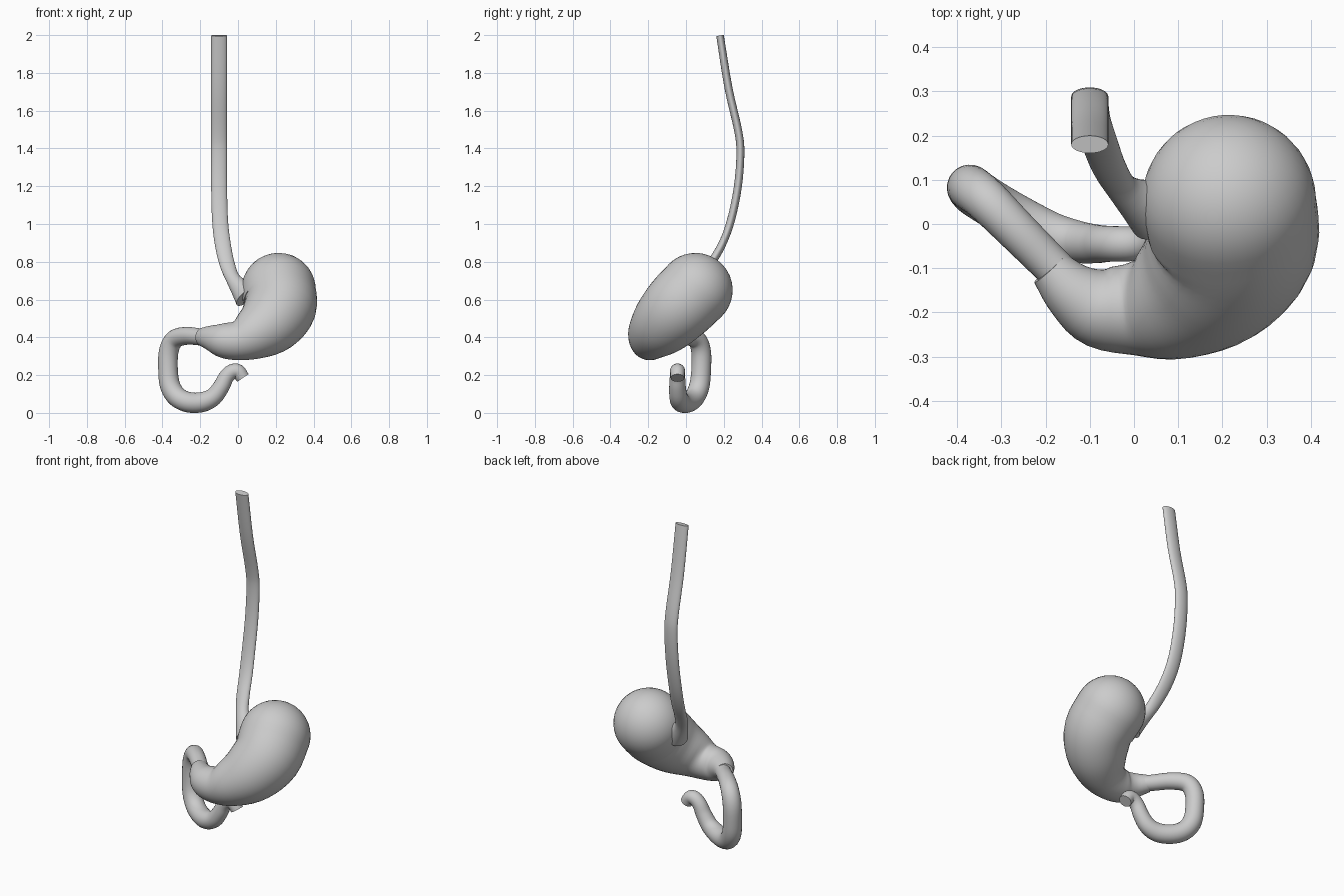
import bpy, bmesh, math
from mathutils import Vector

if "Cube" in bpy.data.objects:
    bpy.data.objects.remove(bpy.data.objects["Cube"])


def spline(points, steps):
    """Catmull-Rom samples through points of (x, y, z, radius_a, radius_b)."""
    p = [Vector(q) for q in points]
    p = [2 * p[0] - p[1]] + p + [2 * p[-1] - p[-2]]
    out = []
    for i in range(1, len(p) - 2):
        a, b, c, d = p[i - 1:i + 3]
        for k in range(steps):
            t = k / steps
            out.append(0.5 * (2 * b + (c - a) * t + (2 * a - 5 * b + 4 * c - d) * t * t
                              + (3 * b - a - 3 * c + d) * t ** 3))
    return out + [p[-2]]


def loft(name, points, sides=32, steps=4, round_start=False):
    """Sweep an elliptical section along a path, capped at both ends."""
    samples = spline(points, steps)
    pos = [Vector(s[:3]) for s in samples]
    n = len(pos)
    tangents = [(pos[min(i + 1, n - 1)] - pos[max(i - 1, 0)]).normalized() for i in range(n)]
    rings = [(pos[i], tangents[i], samples[i][3], samples[i][4]) for i in range(n)]
    if round_start:
        c, t, ra, rb = rings[0]
        dome = []
        for k in range(9, 0, -1):
            ang = math.radians(k * 9.6)
            dome.append((c - t * ra * math.sin(ang), t, ra * math.cos(ang), rb * math.cos(ang)))
        rings = dome + rings
    bm = bmesh.new()
    u = Vector((1, 0, 0))
    loops = []
    for c, t, ra, rb in rings:
        u = (u - t * u.dot(t)).normalized()
        v = t.cross(u)
        loops.append([bm.verts.new(c + u * ra * math.cos(a) + v * rb * math.sin(a))
                      for a in (2 * math.pi * k / sides for k in range(sides))])
    for r, s in zip(loops, loops[1:]):
        for k in range(sides):
            j = (k + 1) % sides
            bm.faces.new((r[k], r[j], s[j], s[k]))
    bm.faces.new(list(reversed(loops[0])))
    bm.faces.new(loops[-1])
    bmesh.ops.recalc_face_normals(bm, faces=bm.faces)
    mesh = bpy.data.meshes.new(name)
    bm.to_mesh(mesh)
    bm.free()
    ob = bpy.data.objects.new(name, mesh)
    bpy.context.collection.objects.link(ob)
    bpy.ops.object.select_all(action='DESELECT')
    ob.select_set(True)
    bpy.context.view_layer.objects.active = ob
    bpy.ops.object.shade_smooth_by_angle(angle=math.radians(40))
    return ob


def round_path(rows):
    return [(x, y, z, r, r) for x, y, z, r in rows]


# Flattened gullet tube, flaring into the stomach
loft("esophagus", [
    (-.10, .18, 1.998, .042, .020), (-.10, .225, 1.72, .042, .021),
    (-.10, .275, 1.50, .042, .021), (-.10, .288, 1.38, .042, .021),
    (-.10, .275, 1.20, .042, .021), (-.095, .238, 1.02, .042, .021),
    (-.08, .19, .89, .042, .021), (-.055, .125, .78, .040, .024),
    (-.02, .075, .70, .040, .034), (.05, .03, .62, .075, .07)])

# Stomach bag, from domed top to the narrow outlet
loft("stomach", round_path([
    (.215, .05, .65, .197), (.222, -.04, .56, .192), (.165, -.12, .475, .172),
    (.08, -.175, .415, .137), (.0, -.192, .383, .106), (-.08, -.187, .384, .092),
    (-.14, -.152, .396, .068), (-.19, -.10, .403, .048)]),
    sides=40, round_start=True)

# Looping first part of the intestine
loft("duodenum", round_path([
    (-.15, -.13, .40, .044), (-.20, -.08, .402, .045), (-.27, -.01, .408, .047),
    (-.335, .055, .39, .050), (-.367, .08, .325, .052), (-.370, .08, .22, .052),
    (-.358, .07, .14, .054), (-.32, .045, .083, .054), (-.26, .01, .056, .054),
    (-.19, -.025, .057, .053), (-.13, -.04, .085, .048), (-.088, -.045, .14, .044),
    (-.062, -.045, .19, .041), (-.032, -.045, .218, .040), (.0, -.045, .219, .039),
    (.026, -.045, .185, .036)]), sides=24)
